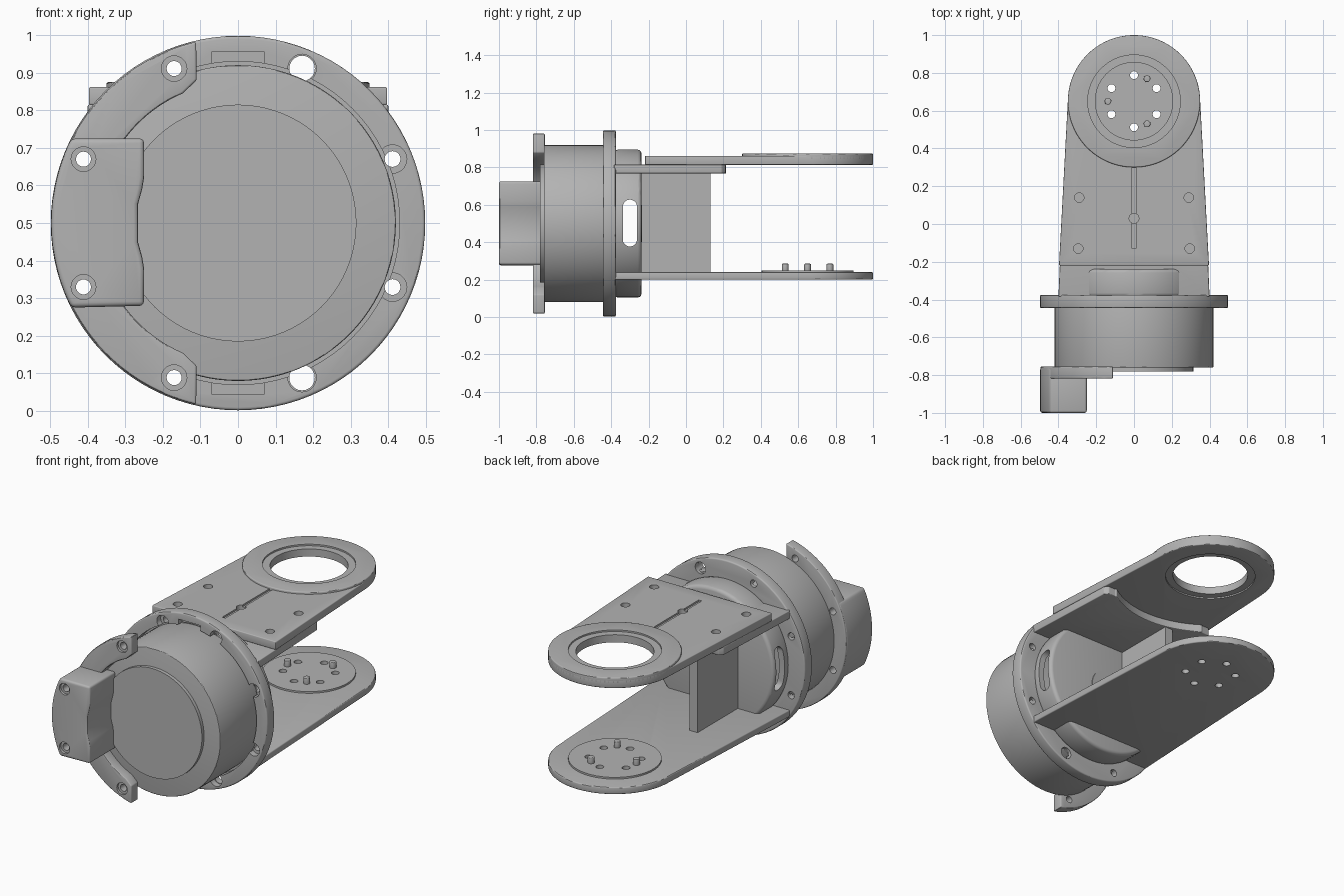
import bpy, bmesh, math
from math import sin, cos, radians, pi
from mathutils import Vector

if "Cube" in bpy.data.objects:
    bpy.data.objects.remove(bpy.data.objects["Cube"], do_unlink=True)

grey = bpy.data.materials.new("machined grey")
grey.use_nodes = True
grey.diffuse_color = (0.45, 0.45, 0.45, 1)
grey.node_tree.nodes["Principled BSDF"].inputs["Base Color"].default_value = (0.45, 0.45, 0.45, 1)

CZ = 0.5        # height of the motor axis
EYE = 0.65      # y of the joint axis
PLACE = {"X": lambda u, v, w: (w, u, v),
         "Y": lambda u, v, w: (u, w, v),
         "Z": lambda u, v, w: (u, v, w)}


def apply_modifier(ob, mod):
    bpy.context.view_layer.objects.active = ob
    bpy.ops.object.modifier_apply(modifier=mod.name)


def prism(name, points, axis, low, high, bevel=0):
    """Extrude a 2D outline along an axis, with optionally rounded rims."""
    bm = bmesh.new()
    base = [bm.verts.new(PLACE[axis](u, v, low)) for u, v in points]
    face = bm.faces.new(base)
    move = Vector(PLACE[axis](0, 0, high - low))
    new = bmesh.ops.extrude_face_region(bm, geom=[face])["geom"]
    bmesh.ops.translate(bm, vec=move, verts=[g for g in new if isinstance(g, bmesh.types.BMVert)])
    bmesh.ops.recalc_face_normals(bm, faces=bm.faces)
    mesh = bpy.data.meshes.new(name)
    bm.to_mesh(mesh)
    bm.free()
    mesh.materials.append(grey)
    ob = bpy.data.objects.new(name, mesh)
    bpy.context.collection.objects.link(ob)
    if bevel:
        mod = ob.modifiers.new("rim", "BEVEL")
        mod.width, mod.segments, mod.angle_limit = bevel, 3, radians(40)
        apply_modifier(ob, mod)
    return ob


def arc(cu, cv, r, start, end, n=32):
    return [(cu + r * cos(radians(start + (end - start) * i / n)),
             cv + r * sin(radians(start + (end - start) * i / n))) for i in range(n + 1)]


def disc(name, cu, cv, r, axis, low, high, bevel=0, n=32):
    return prism(name, arc(cu, cv, r, 0, 360, n)[:-1], axis, low, high, bevel)


def box(u0, u1, v0, v1):
    return [(u0, v0), (u1, v0), (u1, v1), (u0, v1)]


def cut(ob, *cutters):
    for c in cutters:
        mod = ob.modifiers.new("cut", "BOOLEAN")
        mod.object, mod.operation, mod.solver = c, "DIFFERENCE", "EXACT"
        apply_modifier(ob, mod)
        bpy.data.objects.remove(c, do_unlink=True)


def hole(cu, cv, r, axis, low, high, n=20):
    return disc("cutter", cu, cv, r, axis, low, high, 0, n)


# Motor can and its raised front cover
disc("motor_can", 0, CZ, 0.42, "Y", -0.76, -0.39, 0.004, 96)
disc("motor_cover", 0, CZ, 0.315, "Y", -0.78, -0.75, 0, 80)

# Mounting flange with a scalloped front recess and eight bolt holes
flange = disc("mounting_flange", 0, CZ, 0.498, "Y", -0.445, -0.375, 0.008, 96)
cut(flange, hole(0, CZ, 0.43, "Y", -0.5, -0.395, 80))
for k in range(8):
    a = radians(22.5 + 45 * k)
    x, z = 0.445 * cos(a), CZ + 0.445 * sin(a)
    wide = x > 0 and abs(z - CZ) > 0.3
    cut(flange, hole(x, z, 0.038, "Y", -0.5, -0.41),
        hole(x, z, 0.034 if wide else 0.021, "Y", -0.5, -0.3))
for side in (1, -1):
    cut(flange, prism("cutter", box(-0.07, 0.07, CZ + side * 0.455 - 0.04 * (side > 0),
                                    CZ + side * 0.455 + 0.04 * (side < 0)), "Y", -0.5, -0.41))

# Hollow hub behind the flange, with a slot through both side walls
hub = disc("hub", 0, CZ, 0.395, "Y", -0.385, -0.238, 0.02, 96)
slot = arc(-0.3, 0.59, 0.038, 0, 180, 10) + arc(-0.3, 0.415, 0.038, 180, 360, 10)
cut(hub, hole(0, CZ, 0.36, "Y", -0.5, -0.262, 64), prism("cutter", slot, "X", -0.6, 0.6))
disc("hub_boss", 0, CZ, 0.1, "Y", -0.245, -0.234, 0, 40)

# Cable clip: crescent wrapped round the right edge of the motor
clip_outline = arc(0, CZ, 0.495, 103, 257, 48) + [(-0.11, 0.12)]
clip_outline += arc(0, CZ, 0.375, 247, 113, 40) + [(-0.11, 0.88)]
clip = prism("cable_clip", clip_outline, "Y", -0.818, -0.755, 0.006)

# Connector block with a shallow finger notch
side_edge = [(-0.25, 0.28), (-0.25, 0.38), (-0.255, 0.41), (-0.266, 0.45),
             (-0.266, 0.55), (-0.255, 0.59), (-0.25, 0.62), (-0.25, 0.725)]
block = prism("connector_block", arc(0, CZ, 0.497, 153.1, 206.9, 20) + side_edge,
              "Y", -1.0, -0.76, 0.012)
for side in (1, -1):
    cut(clip, hole(-0.17, CZ + side * 0.411, 0.034, "Y", -0.9, -0.805),
        hole(-0.17, CZ + side * 0.411, 0.02, "Y", -0.9, -0.7),
        hole(-0.411, CZ + side * 0.17, 0.02, "Y", -0.9, -0.7))
    cut(block, hole(-0.411, CZ + side * 0.17, 0.033, "Y", -1.1, -0.985),
        hole(-0.411, CZ + side * 0.17, 0.02, "Y", -1.1, -0.7))


def arm_outline(back, half):
    return [(-half, back), (half, back)] + arc(0, EYE, 0.35, 2, 178, 64)


# Lower arm with a bolt disc, six through holes and three locating pins
lower = prism("lower_arm", arm_outline(-0.385, 0.4), "Z", 0.2, 0.24, 0.006)
pad = disc("lower_disc", 0, EYE, 0.245, "Z", 0.235, 0.25, 0, 64)
for k in range(6):
    a = radians(30 + 60 * k)
    for ob in (lower, pad):
        cut(ob, hole(0.138 * cos(a), EYE + 0.138 * sin(a), 0.021, "Z", 0.1, 0.4))
for k in range(3):
    a = radians(60 + 120 * k)
    disc(f"locating_pin_{k + 1}", 0.138 * cos(a), EYE + 0.138 * sin(a),
         0.018, "Z", 0.24, 0.285, 0.004, 20)

# Upper bracket shelf with a concave end, and the web that carries it
shelf_outline = [(-0.4, -0.385), (0.4, -0.385), (0.375, 0.19), (0.355, 0.21), (0.31, 0.21)]
shelf_outline += arc(0, EYE, 0.53, 305, 235, 24) + [(-0.31, 0.21), (-0.355, 0.21), (-0.375, 0.19)]
prism("bracket_shelf", shelf_outline, "Z", 0.768, 0.815, 0.006)
prism("bracket_web", box(-0.165, -0.115, -0.25, 0.13), "Z", 0.23, 0.78)

# Upper arm plate with screw holes, a cable groove and a raised eye ring
upper = prism("upper_arm", arm_outline(-0.22, 0.397), "Z", 0.814, 0.862, 0.005)
ring = disc("eye_ring", 0, EYE, 0.35, "Z", 0.84, 0.875, 0.006, 96)
for ob in (upper, ring):
    cut(ob, hole(0, EYE, 0.205, "Z", 0.7, 1.0, 64))
cut(ring, hole(0, EYE, 0.245, "Z", 0.866, 1.0, 64))
cut(upper, hole(0, EYE, 0.245, "Z", 0.7, 0.822, 64),
    prism("cutter", box(-0.01, 0.01, -0.13, 0.32), "Z", 0.852, 0.9),
    hole(0, 0.03, 0.026, "Z", 0.83, 0.9))
for x, y in ((0.29, 0.14), (0.295, -0.13)):
    for side in (1, -1):
        cut(upper, hole(side * x, y, 0.025, "Z", 0.825, 0.9))

# Smooth the curved faces, keep the edges crisp
bpy.ops.object.select_all(action="DESELECT")
for ob in bpy.context.scene.objects:
    if ob.type == "MESH" and grey.name in ob.data.materials:
        ob.select_set(True)
        bpy.context.view_layer.objects.active = ob
bpy.ops.object.shade_smooth_by_angle(angle=radians(30))
